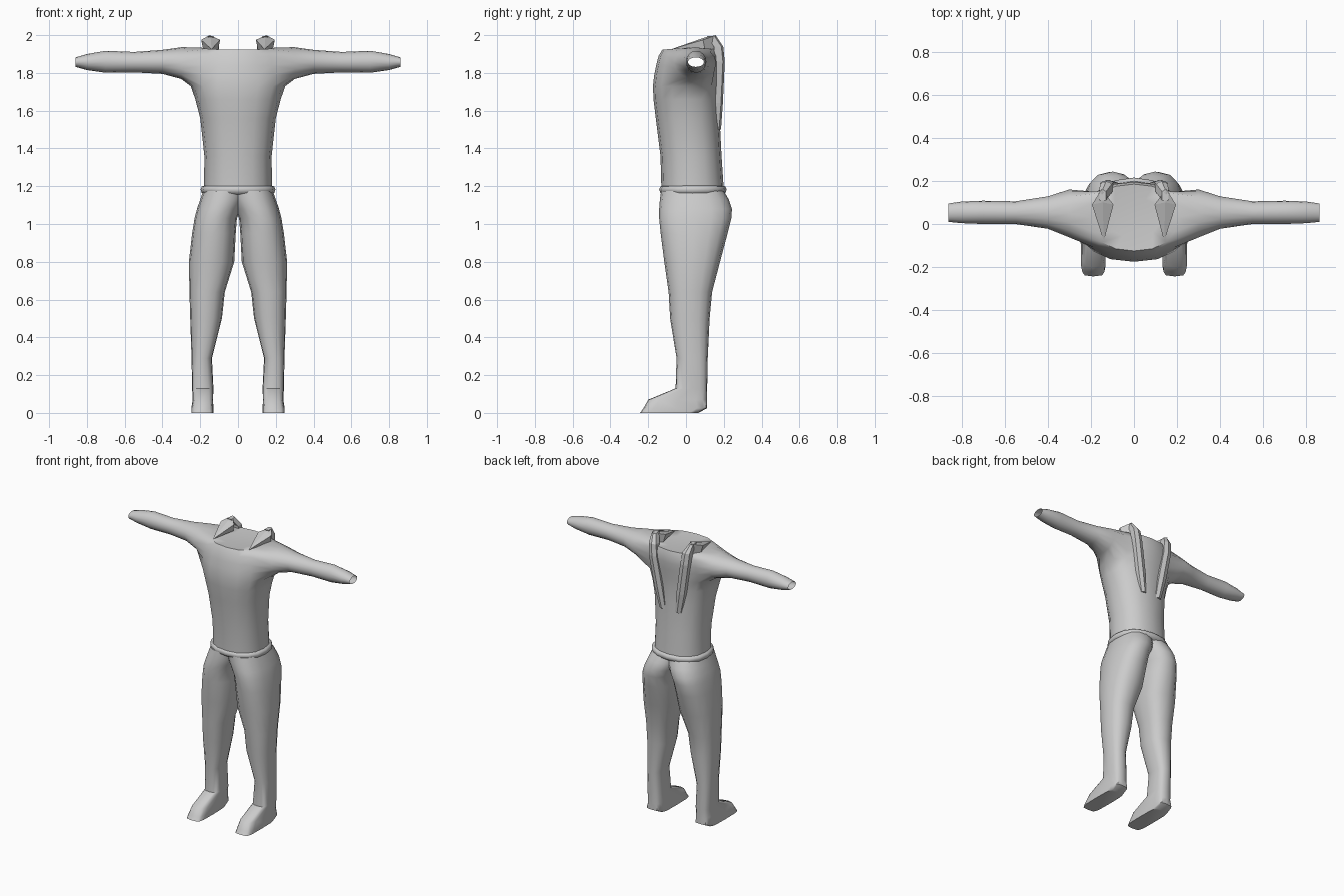
import bpy, bmesh
from math import cos, sin, pi, radians

if "Cube" in bpy.data.objects:
    bpy.data.objects.remove(bpy.data.objects["Cube"])

GREY = (0.6, 0.6, 0.6, 1)
mat = bpy.data.materials.new("plain grey")
mat.use_nodes = True
mat.diffuse_color = GREY
mat.node_tree.nodes["Principled BSDF"].inputs["Base Color"].default_value = GREY
N = 16


def power(v, p):
    return (1 if v >= 0 else -1) * abs(v) ** (2 / p)


def ring(bm, z, x0, x1, y0, y1, p=2.3, dip=0):
    """Rounded horizontal cross-section between the given extents."""
    cx, cy, rx, ry = (x0 + x1) / 2, (y0 + y1) / 2, (x1 - x0) / 2, (y1 - y0) / 2
    out = []
    for k in range(N):
        c, s = cos(2 * pi * k / N), sin(2 * pi * k / N)
        out.append(bm.verts.new((cx + rx * power(c, p), cy + ry * power(s, p), z - dip * abs(s))))
    return out


def bridge(bm, a, b, skip=()):
    for k in range(len(a)):
        if k not in skip:
            j = (k + 1) % len(a)
            bm.faces.new((a[k], a[j], b[j], b[k]))


def finish(bm, name, smooth=40, mirror=False):
    bmesh.ops.recalc_face_normals(bm, faces=bm.faces)
    mesh = bpy.data.meshes.new(name)
    bm.to_mesh(mesh)
    bm.free()
    mesh.materials.append(mat)
    ob = bpy.data.objects.new(name, mesh)
    bpy.context.collection.objects.link(ob)
    if mirror:
        ob.modifiers.new("mirror", "MIRROR")
    bpy.ops.object.select_all(action="DESELECT")
    ob.select_set(True)
    bpy.context.view_layer.objects.active = ob
    if smooth:
        bpy.ops.object.shade_smooth_by_angle(angle=radians(smooth))
    return ob


# Torso with open sleeves: height, half width, front, back
bm = bmesh.new()
trunk = [(1.18, .18, -.13, .2), (1.36, .178, -.135, .188), (1.56, .2, -.16, .178),
         (1.66, .226, -.172, .178), (1.73, .25, -.175, .182), (1.79, .245, -.168, .19),
         (1.84, .24, -.158, .195), (1.89, .23, -.145, .195), (1.935, .2, -.125, .185)]
rows = [ring(bm, z, -w, w, f, b, dip=.012 if z > 1.9 else 0) for z, w, f, b in trunk]
ARM_ROW = 4
sides = {14, 15, 0, 1, 6, 7, 8, 9}
for i in range(len(rows) - 1):
    bridge(bm, rows[i], rows[i + 1], sides if i >= ARM_ROW else ())
inner = ring(bm, 1.918, -.12, .12, -.06, .12)
bridge(bm, rows[-1], inner)
bm.faces.new(inner)
bm.faces.new(rows[0])

# Arms: distance out, front, back, bottom, top
arm = [(.3, -.062, .16, 1.768, 1.936), (.4, -.022, .128, 1.795, 1.922), (.55, 0, .105, 1.803, 1.911),
       (.7, 0, .108, 1.801, 1.917), (.8, .004, .104, 1.815, 1.9), (.86, .01, .095, 1.832, 1.882)]
for s in (1, -1):
    cols = [k % N if s > 0 else (8 - k) % N for k in range(-2, 3)]
    up = rows[ARM_ROW:]
    loop = [up[0][c] for c in cols] + [r[cols[4]] for r in up[1:]]
    loop += [up[4][c] for c in cols[3::-1]] + [r[cols[0]] for r in up[3:0:-1]]
    for x, f, b, lo, hi in arm:
        nxt = []
        for i in range(N):
            t = radians(-135) + 2 * pi * i / N
            nxt.append(bm.verts.new((s * x, (f + b) / 2 + (b - f) / 2 * cos(t),
                                     (lo + hi) / 2 + (hi - lo) / 2 * sin(t))))
        bridge(bm, loop, nxt)
        loop = nxt
finish(bm, "torso_and_arms", 60)

# Waistband
bm = bmesh.new()
band = [ring(bm, z, -.186 - g, .186 + g, -.13 - g, .203 + g)
        for z, g in ((1.155, -.01), (1.165, .006), (1.182, .012), (1.198, .006), (1.205, -.012))]
for a, b in zip(band, band[1:]):
    bridge(bm, a, b)
finish(bm, "waistband", 60)

# Legs and feet: height, inner, outer, front, back, squareness
leg = [(1.175, -.06, .184, -.132, .2, 2.3), (1.13, -.045, .2, -.138, .226, 2.3),
       (1.08, -.02, .217, -.142, .243, 2.3), (1.03, .006, .23, -.142, .24, 2.4),
       (.95, .012, .243, -.134, .22, 2.4), (.8, .02, .26, -.115, .18, 2.4),
       (.64, .07, .257, -.092, .138, 2.4), (.5, .085, .253, -.084, .125, 2.4),
       (.29, .138, .246, -.05, .115, 2.6), (.13, .13, .243, -.055, .112, 3),
       (.07, .132, .24, -.2, .112, 4), (.025, .13, .247, -.225, .112, 5), (0, .13, .247, -.243, .065, 5)]
bm = bmesh.new()
parts = [ring(bm, *r) for r in leg]
for a, b in zip(parts, parts[1:]):
    bridge(bm, a, b)
bm.faces.new(parts[0])
bm.faces.new(parts[-1])
finish(bm, "legs", 45, True)

# Pointed shoulder flaps
bm = bmesh.new()
top = [bm.verts.new(v) for v in ((.14, -.08, 1.925), (.195, .09, 1.975), (.15, .16, 2), (.095, .09, 1.975))]
low = [bm.verts.new(v) for v in ((.185, .1, 1.925), (.145, .15, 1.925), (.105, .1, 1.925))]
ridge = bm.verts.new((.145, .1, 1.988))
for i in range(4):
    bm.faces.new((top[i], top[(i + 1) % 4], ridge))
bm.faces.new((top[0], top[1], low[0]))
bm.faces.new((top[1], top[2], low[1], low[0]))
bm.faces.new((top[2], top[3], low[2], low[1]))
bm.faces.new((top[3], top[0], low[2]))
bm.faces.new((top[0], *low))
finish(bm, "shoulder_flaps", 0, True)

# Back straps: centre, depth of outer face, height, half width
bm = bmesh.new()
strap = [(.145, .16, 1.995, .015), (.13, .197, 1.94, .028), (.122, .205, 1.86, .03),
         (.085, .195, 1.64, .03), (.06, .185, 1.5, .022)]
prev = None
for x, y, z, w in strap:
    cur = [bm.verts.new((x + dx * w, y + dy, z)) for dx, dy in ((-1, -.01), (0, 0), (1, -.01), (1, -.05), (-1, -.05))]
    if prev:
        bridge(bm, prev, cur)
    else:
        bm.faces.new(cur)
    prev = cur
bm.faces.new(prev)
finish(bm, "back_straps", 0, True)
